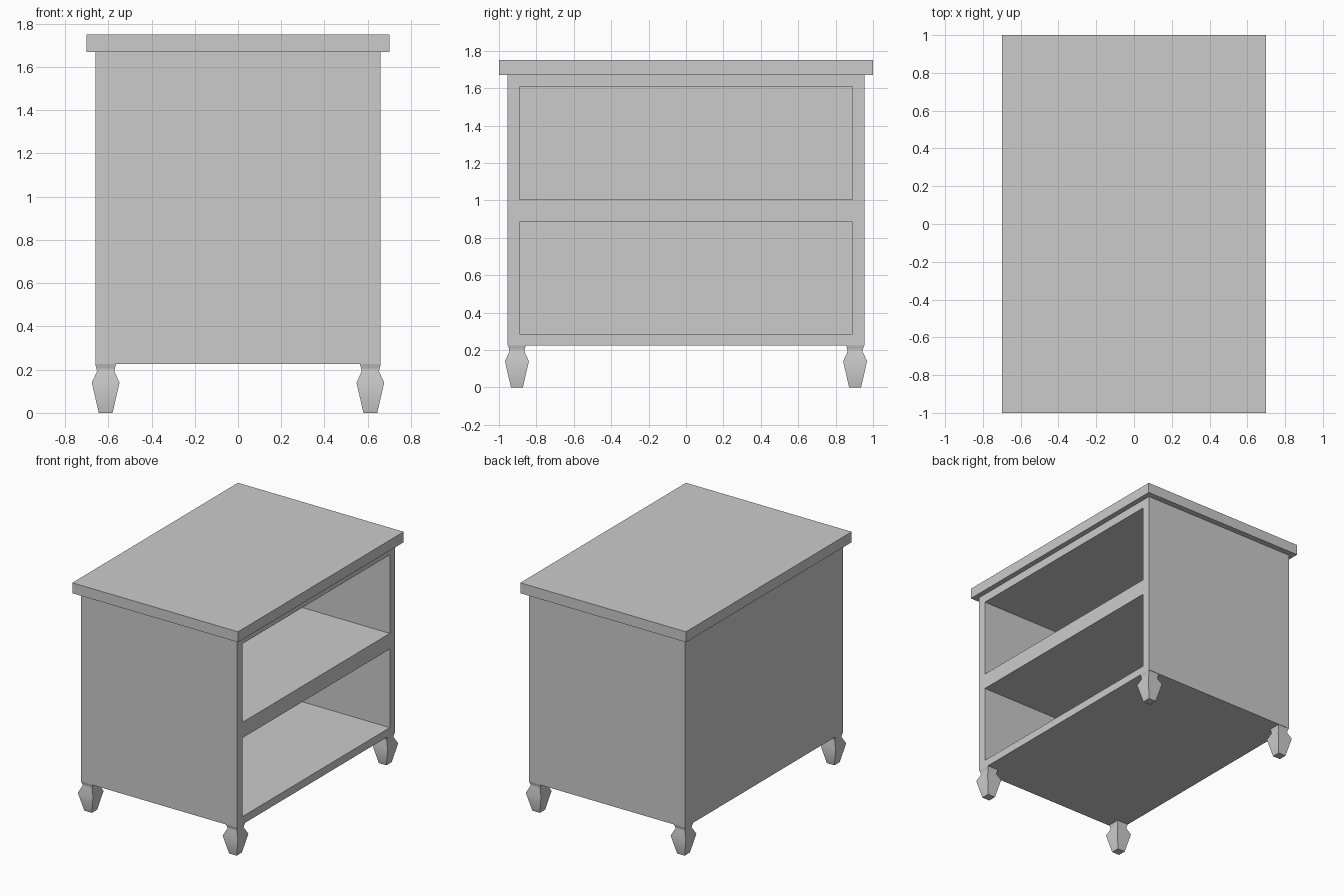
import bpy, bmesh

if "Cube" in bpy.data.objects:
    bpy.data.objects.remove(bpy.data.objects["Cube"])


def box(name, lo, hi):
    """Axis-aligned box between two corners."""
    bm = bmesh.new()
    bmesh.ops.create_cube(bm, size=1)
    for v in bm.verts:
        v.co = [lo[i] + (v.co[i] + 0.5) * (hi[i] - lo[i]) for i in range(3)]
    mesh = bpy.data.meshes.new(name)
    bm.to_mesh(mesh)
    bm.free()
    obj = bpy.data.objects.new(name, mesh)
    bpy.context.collection.objects.link(obj)
    return obj


def square_leg(name, cx, cy, profile):
    """Square-section leg lofted through (half width, height) rings."""
    bm = bmesh.new()
    rings = [[bm.verts.new((cx + sx * r, cy + sy * r, z))
              for sx, sy in ((-1, -1), (1, -1), (1, 1), (-1, 1))]
             for r, z in profile]
    for a, b in zip(rings, rings[1:]):
        for i in range(4):
            j = (i + 1) % 4
            bm.faces.new((a[i], a[j], b[j], b[i]))
    bm.faces.new(rings[0][::-1])
    bm.faces.new(rings[-1])
    mesh = bpy.data.meshes.new(name)
    bm.to_mesh(mesh)
    bm.free()
    obj = bpy.data.objects.new(name, mesh)
    bpy.context.collection.objects.link(obj)
    bpy.ops.object.select_all(action='DESELECT')
    obj.select_set(True)
    bpy.context.view_layer.objects.active = obj
    bpy.ops.object.shade_smooth_by_angle(angle=1.05)
    return obj


# Cabinet body with two compartments open towards +x
body = box("cabinet_body", (-0.66, -0.955, 0.225), (0.66, 0.955, 1.67))
for i, z in enumerate((0.285, 1.005)):
    cutter = box("compartment_cutter", (-0.595, -0.89, z), (0.8, 0.89, z + 0.6))
    mod = body.modifiers.new("compartment", 'BOOLEAN')
    mod.operation = 'DIFFERENCE'
    mod.solver = 'EXACT'
    mod.object = cutter
    bpy.context.view_layer.objects.active = body
    bpy.ops.object.modifier_apply(modifier=mod.name)
    bpy.data.objects.remove(cutter)

# Overhanging table top
box("table_top", (-0.7, -1, 1.67), (0.7, 1, 1.75))

# Four tapered feet
profile = [(0.032, 0), (0.064, 0.14), (0.04, 0.192), (0.043, 0.208), (0.048, 0.225)]
for sx, side in ((-1, "left"), (1, "right")):
    for sy, end in ((-1, "front"), (1, "back")):
        square_leg(f"{end}_{side}_leg", sx * 0.612, sy * 0.904, profile)
